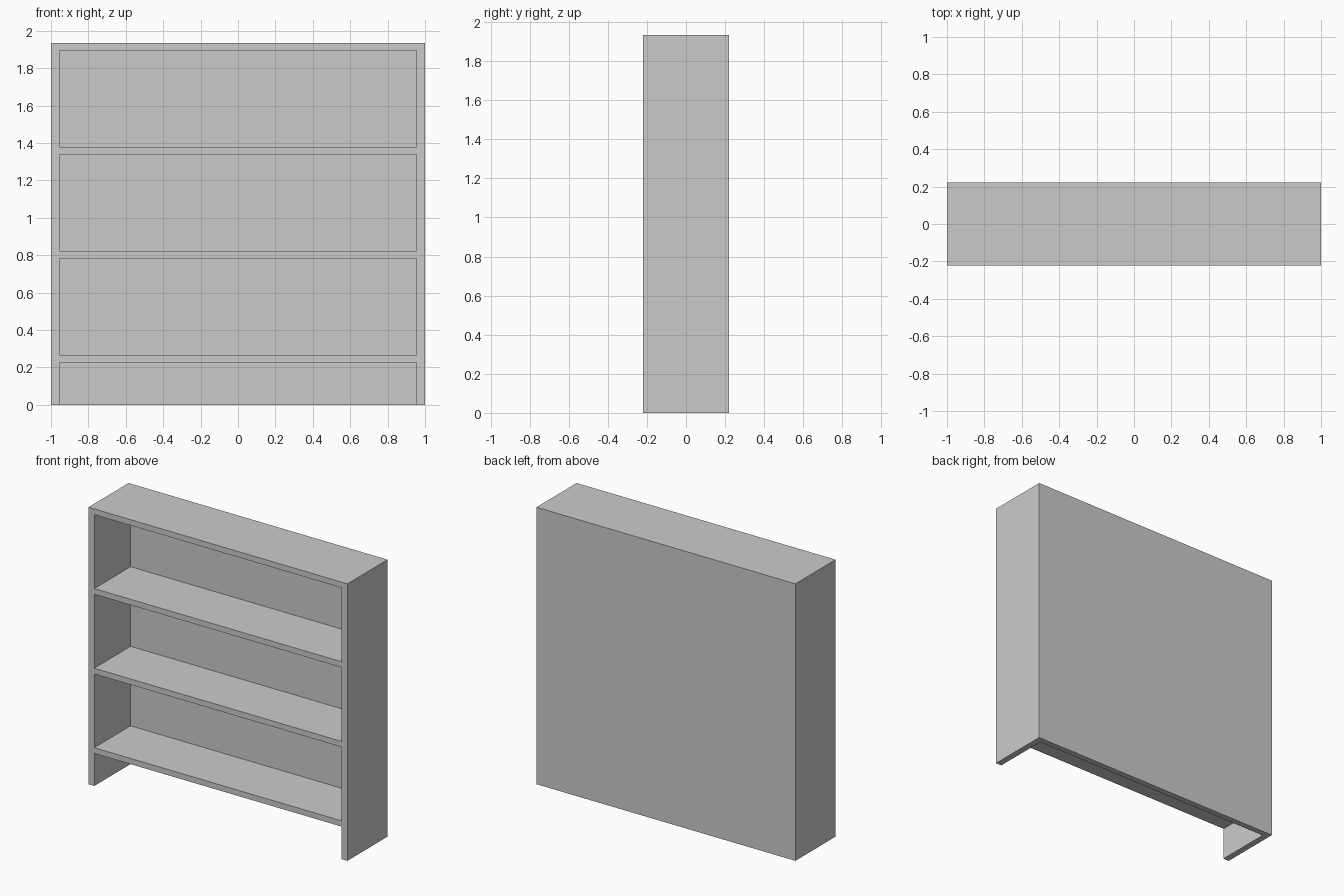
import bpy

if "Cube" in bpy.data.objects:
    bpy.data.objects.remove(bpy.data.objects["Cube"])

WIDTH, DEPTH, HEIGHT = 2.0, 0.442, 1.934
SIDE = 0.045        # side panel thickness
BOARD = 0.04        # shelf and top thickness
BACK = 0.042        # back panel thickness
SHELF_TOPS = (0.267, 0.822, 1.378)


def box(name, lo, hi):
    """Axis-aligned box between two corners."""
    bpy.ops.mesh.primitive_cube_add(size=1, location=[(a + b) / 2 for a, b in zip(lo, hi)])
    ob = bpy.context.object
    ob.name = name
    ob.scale = [b - a for a, b in zip(lo, hi)]
    bpy.ops.object.transform_apply(location=True, rotation=False, scale=True)
    return ob


# Solid case, hollowed so sides, back, top and shelves stay seamless
case = box("bookcase", (-WIDTH / 2, -DEPTH / 2, 0), (WIDTH / 2, DEPTH / 2, HEIGHT))

# Openings: the space under the lowest shelf (open at the floor), then three bays
floors = (-0.1,) + SHELF_TOPS
ceilings = [z - BOARD for z in SHELF_TOPS] + [HEIGHT - BOARD]
inner = WIDTH / 2 - SIDE
for i, (z0, z1) in enumerate(zip(floors, ceilings)):
    cutter = box(f"opening_{i}", (-inner, -DEPTH / 2 - 0.1, z0), (inner, DEPTH / 2 - BACK, z1))
    cutter.hide_render = True
    mod = case.modifiers.new(f"opening_{i}", 'BOOLEAN')
    mod.operation = 'DIFFERENCE'
    mod.solver = 'EXACT'
    mod.object = cutter
    bpy.context.view_layer.objects.active = case
    bpy.ops.object.modifier_apply(modifier=mod.name)
    bpy.data.objects.remove(cutter)
